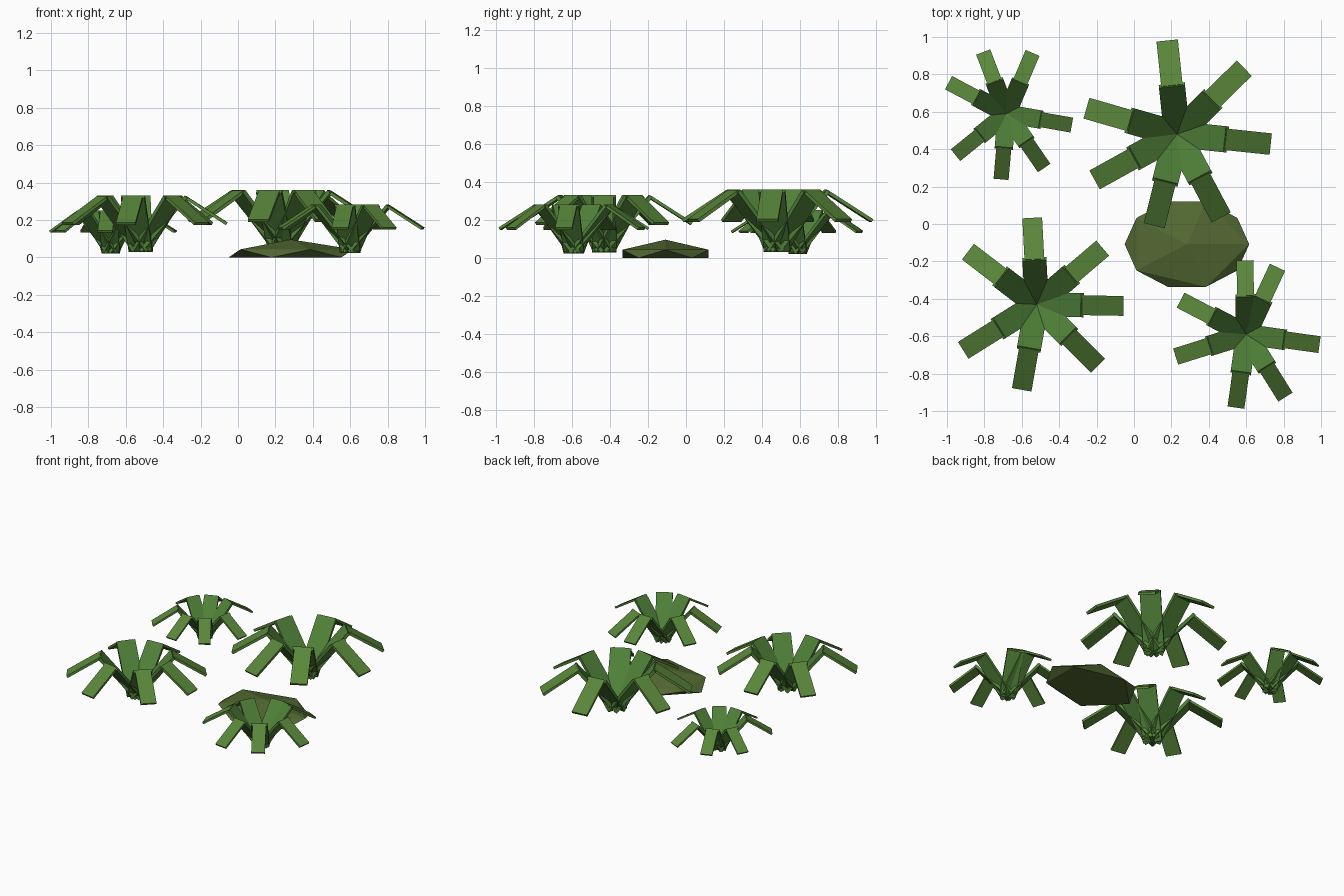
import bpy, bmesh
from math import radians
from mathutils import Vector, Matrix

if "Cube" in bpy.data.objects:
    bpy.data.objects.remove(bpy.data.objects["Cube"])


def material(name, rgb):
    m = bpy.data.materials.new(name)
    m.diffuse_color = (*rgb, 1)
    m.use_nodes = True
    m.node_tree.nodes["Principled BSDF"].inputs["Base Color"].default_value = m.diffuse_color
    return m


def mesh_object(name, bm, mat):
    bmesh.ops.recalc_face_normals(bm, faces=bm.faces)
    me = bpy.data.meshes.new(name)
    bm.to_mesh(me)
    bm.free()
    me.materials.append(mat)
    ob = bpy.data.objects.new(name, me)
    bpy.context.collection.objects.link(ob)
    return ob


def add_slab(bm, start, end, width, thick, angle):
    """Thin box between two (radius, height) points, turned about z."""
    a, b = Vector((start[0], 0, start[1])), Vector((end[0], 0, end[1]))
    d = b - a
    tilt = Vector((1, 0, 0)).rotation_difference(d).to_matrix().to_4x4()
    m = (Matrix.Rotation(radians(angle), 4, 'Z') @ Matrix.Translation((a + b) / 2)
         @ tilt @ Matrix.Diagonal((d.length, width, thick, 1)))
    bmesh.ops.create_cube(bm, size=1, matrix=m)


stem_green = material("stem_green", (0.08, 0.22, 0.04))
tip_green = material("tip_green", (0.10, 0.24, 0.042))
moss_green = material("moss_green", (0.085, 0.14, 0.032))

# Ferns: centre, scale, frond directions in degrees
ferns = {
    "back_right": ((0.23, 0.48), 1.0, (96, 44.5, -6, -62, -104, 209, 164)),
    "front_left": ((-0.52, -0.43), 0.92, (93, 40.5, -1, -45, -100, 212, 142.5)),
    "back_left": ((-0.68, 0.59), 0.70, (111, 67, -10, -55.5, -95, 219, 152)),
    "front_right": ((0.60, -0.59), 0.785, (91, 65, -8, -58, -98, 197.5, 152.5)),
}
for name, (centre, size, angles) in ferns.items():
    rising, drooping = bmesh.new(), bmesh.new()
    for angle in angles:
        add_slab(rising, (0, 0.037), (0.264, 0.352), 0.14, 0.022, angle)
        add_slab(drooping, (0.258, 0.350), (0.499, 0.196), 0.115, 0.018, angle)
    for part, bm, mat in (("stems", rising, stem_green), ("tips", drooping, tip_green)):
        ob = mesh_object(f"fern_{part}_{name}", bm, mat)
        ob.location = (*centre, 0)
        ob.scale = (size,) * 3

# Moss mound: icosahedron with its lower half flattened to the ground
bm = bmesh.new()
bmesh.ops.create_icosphere(bm, subdivisions=1, radius=1)
for v in bm.verts:
    v.co = (v.co.x * 0.3725, v.co.y * 0.2675, max(v.co.z, 0) * 0.096)
mound = mesh_object("moss_mound", bm, moss_green)
mound.location = (0.283, -0.108, 0)
